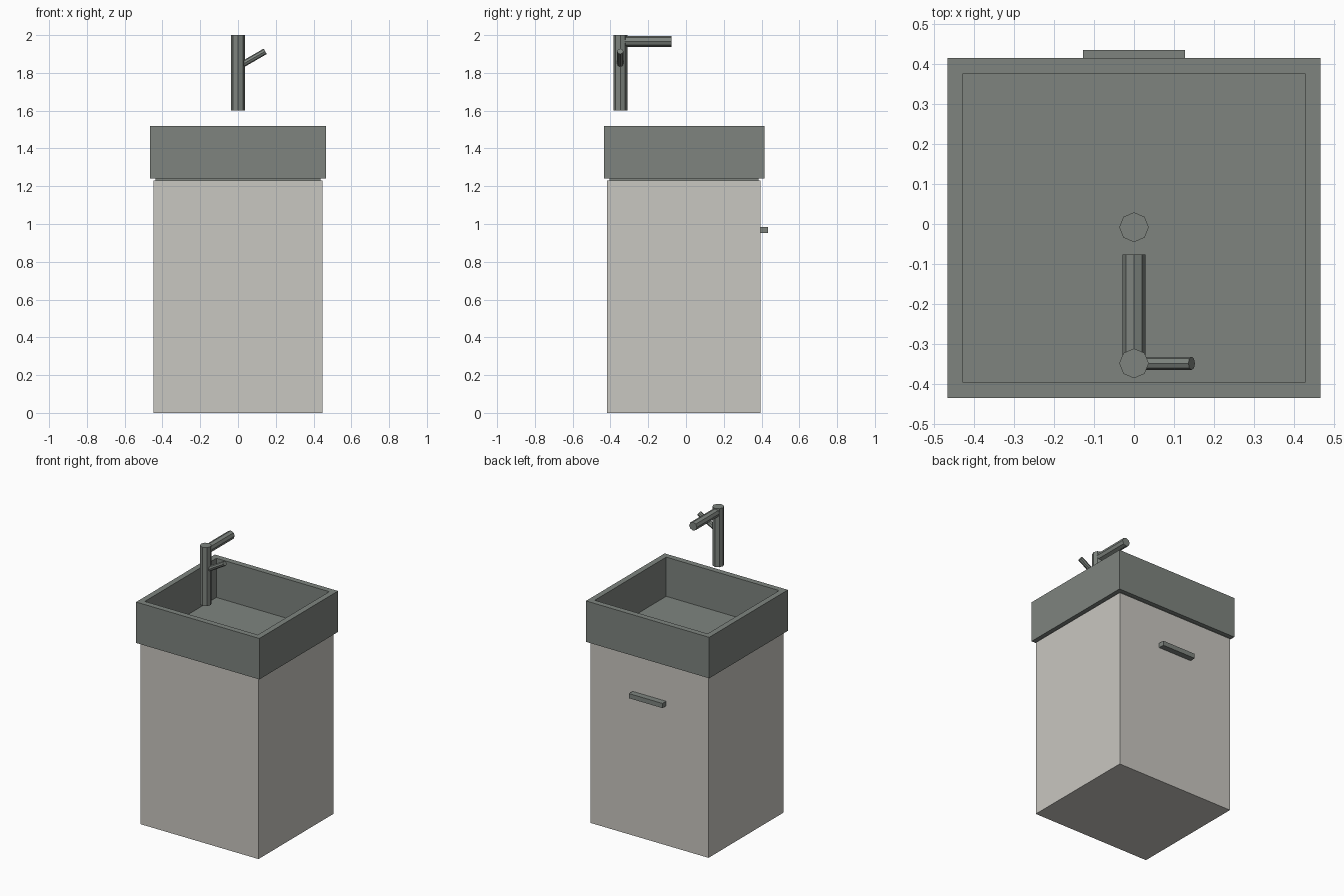
import bpy, bmesh, math
from mathutils import Vector

if "Cube" in bpy.data.objects:
    bpy.data.objects.remove(bpy.data.objects["Cube"])


def material(name, rgb):
    m = bpy.data.materials.new(name)
    m.diffuse_color = (*rgb, 1)
    m.use_nodes = True
    m.node_tree.nodes["Principled BSDF"].inputs["Base Color"].default_value = m.diffuse_color
    return m


GREY = material("grey green stone", (0.209, 0.231, 0.212))
CREAM = material("warm off white", (0.584, 0.571, 0.533))


def finish(name, bm, mat):
    bmesh.ops.recalc_face_normals(bm, faces=bm.faces[:])
    me = bpy.data.meshes.new(name)
    bm.to_mesh(me)
    bm.free()
    me.materials.append(mat)
    ob = bpy.data.objects.new(name, me)
    bpy.context.collection.objects.link(ob)
    return ob


def box(name, lo, hi, mat):
    bm = bmesh.new()
    bmesh.ops.create_cube(bm, size=1)
    for v in bm.verts:
        v.co = [lo[i] if v.co[i] < 0 else hi[i] for i in range(3)]
    return finish(name, bm, mat)


def rod(name, a, b, r, mat):
    """Eight-sided cylinder from a to b."""
    a, b = Vector(a), Vector(b)
    d = b - a
    bm = bmesh.new()
    bmesh.ops.create_cone(bm, cap_ends=True, segments=8, radius1=r, radius2=r, depth=d.length)
    rot = Vector((0, 0, 1)).rotation_difference(d.normalized()).to_matrix()
    for v in bm.verts:
        v.co = rot @ v.co + (a + b) / 2
    return finish(name, bm, mat)


# Cabinet and its door handle on the back
box("cabinet", (-0.447, -0.417, 0), (0.447, 0.395, 1.23), CREAM)
box("handle", (-0.127, 0.395, 0.953), (0.127, 0.435, 0.985), GREY)

# Basin walls: open rectangular frame
bm = bmesh.new()
X0, X1, Y0, Y1, T = -0.466, 0.466, -0.435, 0.415, 0.039
rings = []
for t, z in ((0, 1.24), (0, 1.52), (T, 1.52), (T, 1.24)):
    rings.append([bm.verts.new(p) for p in (
        (X0 + t, Y0 + t, z), (X1 - t, Y0 + t, z), (X1 - t, Y1 - t, z), (X0 + t, Y1 - t, z))])
for k in range(4):
    p, q = rings[k], rings[(k + 1) % 4]
    for i in range(4):
        j = (i + 1) % 4
        bm.faces.new((p[i], p[j], q[j], q[i]))
finish("basin_walls", bm, GREY)

# Basin floor, also showing as the thin step under the walls
box("basin_floor", (-0.437, -0.405, 1.228), (0.437, 0.385, 1.252), GREY)
rod("drain", (0, -0.008, 1.245), (0, -0.008, 1.257), 0.037, GREY)

# Tap: post, spout and tilted lever
rod("tap_post", (0, -0.348, 1.60), (0, -0.348, 2.0), 0.037, GREY)
rod("tap_spout", (0, -0.348, 1.967), (0, -0.076, 1.967), 0.029, GREY)
rod("tap_lever", (0, -0.348, 1.831), (0.144, -0.348, 1.914), 0.0165, GREY)
